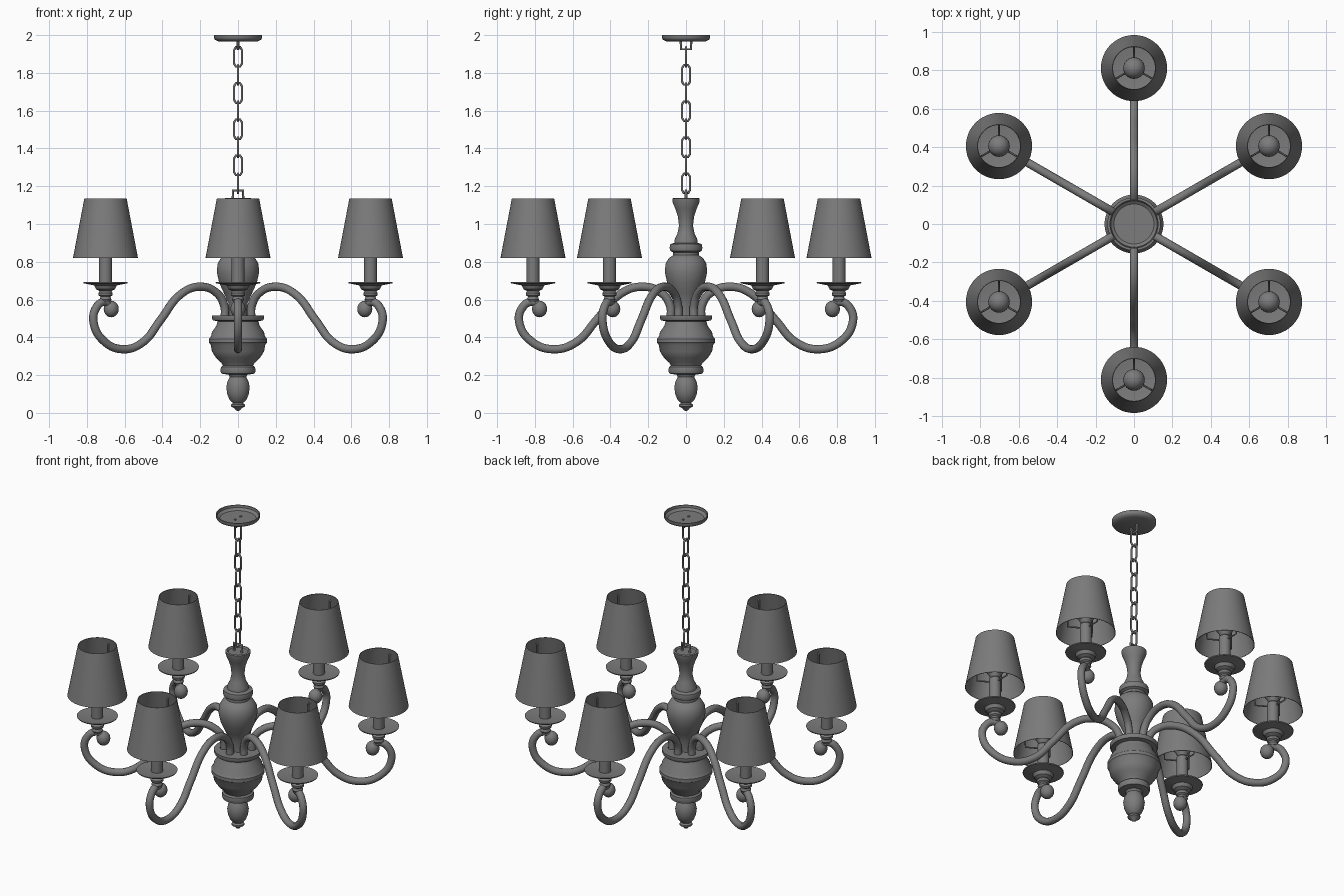
import bpy, bmesh
from math import sin, cos, pi, radians
from mathutils import Vector, Matrix

cube = bpy.data.objects.get("Cube")
if cube:
    bpy.data.objects.remove(cube, do_unlink=True)

metal = bpy.data.materials.new("dark grey")
metal.use_nodes = True
GREY = (0.2, 0.2, 0.2, 1)
metal.diffuse_color = GREY
metal.node_tree.nodes["Principled BSDF"].inputs["Base Color"].default_value = GREY

LAMP_R = 0.81


def add_object(name, data):
    obj = bpy.data.objects.new(name, data)
    bpy.context.collection.objects.link(obj)
    return obj


def lathe(name, profile, sides=40, angle=35):
    """Revolve (radius, height) points around z."""
    bm = bmesh.new()
    verts = [bm.verts.new((r, 0, z)) for r, z in profile]
    edges = [bm.edges.new(pair) for pair in zip(verts, verts[1:])]
    bmesh.ops.spin(bm, geom=verts + edges, cent=(0, 0, 0), axis=(0, 0, 1),
                   angle=2 * pi, steps=sides, use_merge=True)
    bmesh.ops.remove_doubles(bm, verts=bm.verts, dist=0.0002)
    bmesh.ops.recalc_face_normals(bm, faces=bm.faces)
    mesh = bpy.data.meshes.new(name)
    bm.to_mesh(mesh)
    bm.free()
    mesh.materials.append(metal)
    mesh.shade_smooth()
    mesh.set_sharp_from_angle(angle=radians(angle))
    return add_object(name, mesh)


def tube(name, paths, radius, closed=False, smooth=False, sides=2):
    """Sweep a round section along one or more paths."""
    curve = bpy.data.curves.new(name, "CURVE")
    curve.dimensions = "3D"
    curve.bevel_depth = radius
    curve.bevel_resolution = sides
    curve.resolution_u = 8
    curve.use_fill_caps = True
    for path in paths:
        spline = curve.splines.new("BEZIER" if smooth else "POLY")
        points = spline.bezier_points if smooth else spline.points
        points.add(len(path) - 1)
        for point, co in zip(points, path):
            if smooth:
                point.co = co
                point.handle_left_type = point.handle_right_type = "AUTO"
            else:
                point.co = (*co, 1)
        spline.use_cyclic_u = closed
    curve.materials.append(metal)
    return add_object(name, curve)


# Turned centre column with finial, lower bowl, upper vase and flared neck
lathe("centre_column", [
    (0, 0.008), (0.012, 0.015), (0.02, 0.025), (0.036, 0.034), (0.036, 0.044),
    (0.026, 0.052), (0.045, 0.07), (0.057, 0.1), (0.062, 0.135), (0.056, 0.165),
    (0.044, 0.19), (0.05, 0.202), (0.088, 0.208), (0.093, 0.222), (0.09, 0.243),
    (0.08, 0.25), (0.088, 0.265), (0.115, 0.29), (0.138, 0.325), (0.144, 0.36),
    (0.153, 0.372), (0.153, 0.392), (0.143, 0.405), (0.137, 0.43), (0.115, 0.46),
    (0.108, 0.485), (0.133, 0.49), (0.138, 0.5), (0.138, 0.515), (0.05, 0.515),
    (0.05, 0.58), (0.075, 0.635), (0.1, 0.69), (0.112, 0.745), (0.108, 0.79),
    (0.09, 0.82), (0.068, 0.835), (0.068, 0.85), (0.083, 0.858), (0.087, 0.873),
    (0.083, 0.893), (0.062, 0.9), (0.06, 0.918), (0.045, 0.95), (0.037, 0.99),
    (0.043, 1.04), (0.056, 1.08), (0.07, 1.112), (0.072, 1.135), (0.062, 1.138),
    (0.055, 1.13), (0, 1.13)], 48)

# Ceiling canopy: a shallow dish
lathe("ceiling_canopy", [
    (0, 1.967), (0.105, 1.967), (0.122, 1.976), (0.127, 1.985), (0.127, 2.0),
    (0.122, 2.0), (0.12, 1.985), (0.104, 1.973), (0, 1.973)], 48)

# Hooks that join the chain to the canopy and the column
H = 0.027
tube("canopy_hook", [[(0, -H, 1.978), (0, -H, 1.925), (0, H, 1.925), (0, H, 1.978)]], 0.007)
tube("column_hook", [[(-H, 0, 1.12), (-H, 0, 1.178), (H, 0, 1.178), (H, 0, 1.12)]], 0.007)

# Chain of eight links, turned a quarter each time
half = [(0.011, 0.052), (0.021, 0.036), (0.021, -0.036), (0.011, -0.052)]
outline = half + [(-a, -b) for a, b in half]
link = tube("chain_link", [[(a, 0, b) for a, b in outline]], 0.006, closed=True)
for i in range(8):
    obj = link if i == 0 else add_object("chain_link", link.data)
    obj.location.z = 1.215 + 0.0957 * i
    obj.rotation_euler.z = pi / 2 if i % 2 == 0 else 0

# Parts of one lamp, modelled around its own axis
cup = lathe("drip_cup", [
    (0, 0.585), (0.025, 0.587), (0.032, 0.6), (0.026, 0.615), (0.036, 0.622),
    (0.038, 0.636), (0.03, 0.645), (0.05, 0.655), (0.06, 0.675), (0.116, 0.686),
    (0.118, 0.692), (0.06, 0.684), (0, 0.684)])
candle = lathe("candle_sleeve", [
    (0, 0.68), (0.034, 0.68), (0.034, 0.87), (0.024, 0.88), (0, 0.88)], 24)
bulb = lathe("bulb", [(0, 0.87), (0.024, 0.875)]
             + [(0.056 * sin(a * pi / 12), 0.945 - 0.056 * cos(a * pi / 12))
                for a in range(3, 12)] + [(0, 1.001)], 24)
shade = lathe("lamp_shade", [
    (0.172, 0.82), (0.112, 1.135), (0.109, 1.135), (0.169, 0.82), (0.172, 0.82)], 48)
bracket_paths = []
for k in range(3):
    a = pi / 2 + k * 2 * pi / 3
    bracket_paths.append([(r * cos(a), r * sin(a), z)
                          for r, z in [(0.03, 0.85), (0.104, 0.85), (0.108, 1.1), (0.116, 1.1)]])
bracket = tube("shade_bracket", bracket_paths, 0.005, sides=1)

# Scrolled arm, running out along x, and the drop at the end of its curl
arm = tube("arm", [[(r, 0, z) for r, z in [
    (0.08, 0.5), (0.085, 0.57), (0.13, 0.635), (0.235, 0.668), (0.35, 0.628),
    (0.475, 0.49), (0.58, 0.375), (0.7, 0.337), (0.82, 0.38), (0.883, 0.48),
    (0.868, 0.555), (0.82, 0.588), (0.775, 0.57)]]], 0.022, smooth=True, sides=4)
curl = lathe("curl_drop", [(0.04 * sin(t * pi / 10), -0.044 * cos(t * pi / 10))
                           for t in range(11)], 20, 60)

# Six arms around the column, each carrying a lamp
for i in range(6):
    angle = radians(30 + 60 * i)
    out = Vector((cos(angle), sin(angle), 0))
    placements = [(p, out * LAMP_R, angle) for p in (cup, candle, bulb, shade)]
    placements += [(bracket, out * LAMP_R, 0), (arm, Vector(), angle),
                   (curl, out * 0.775 + Vector((0, 0, 0.55)), angle)]
    for part, place, turn in placements:
        obj = part if i == 0 else add_object(part.name.split(".")[0], part.data)
        obj.matrix_world = Matrix.Translation(place) @ Matrix.Rotation(turn, 4, "Z")
